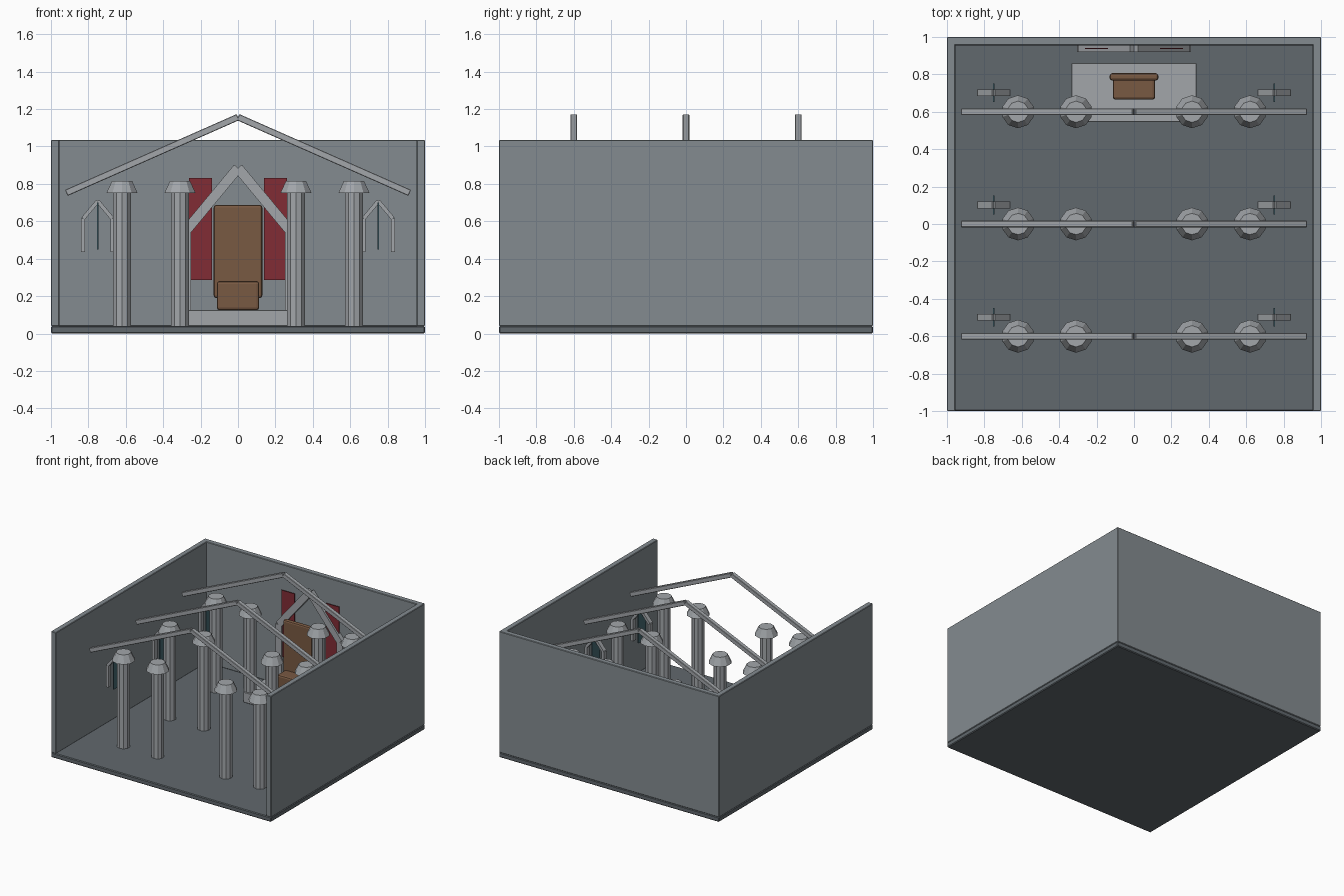
import bpy, math
from mathutils import Vector

if "Cube" in bpy.data.objects:
    bpy.data.objects.remove(bpy.data.objects["Cube"])


def material(name, rgb):
    m = bpy.data.materials.new(name)
    m.diffuse_color = (*rgb, 1)
    m.use_nodes = True
    m.node_tree.nodes["Principled BSDF"].inputs["Base Color"].default_value = m.diffuse_color
    return m


floor_mat = material("dark_stone", (0.12, 0.14, 0.155))
wall_mat = material("wall_stone", (0.23, 0.26, 0.28))
stone_mat = material("light_stone", (0.36, 0.38, 0.40))
wood_mat = material("wood", (0.19, 0.10, 0.055))
red_mat = material("red_cloth", (0.22, 0.025, 0.035))
glass_mat = material("dark_glass", (0.06, 0.14, 0.17))


def box(name, x, y, z, mat, bevel=0.0, segments=1):
    """Box from (min, max) ranges."""
    lo, hi = Vector((x[0], y[0], z[0])), Vector((x[1], y[1], z[1]))
    bpy.ops.mesh.primitive_cube_add(size=1, location=(lo + hi) / 2)
    ob = bpy.context.object
    ob.name = name
    ob.scale = hi - lo
    bpy.ops.object.transform_apply(location=False, rotation=False, scale=True)
    ob.data.materials.append(mat)
    if bevel:
        b = ob.modifiers.new("bevel", 'BEVEL')
        b.width, b.segments = bevel, segments
    return ob


def beam(name, a, b, y, width, depth, mat, bevel=0.0):
    """Square-ended beam between two (x, z) points at depth y."""
    dx, dz = b[0] - a[0], b[1] - a[1]
    h = math.hypot(dx, dz) / 2
    ob = box(name, (-h, h), (-depth / 2, depth / 2), (-width / 2, width / 2), mat, bevel)
    ob.location = ((a[0] + b[0]) / 2, y, (a[1] + b[1]) / 2)
    ob.rotation_euler.y = -math.atan2(dz, dx)
    return ob


def cone(name, x, y, z0, z1, r0, r1, mat):
    bpy.ops.mesh.primitive_cone_add(vertices=10, radius1=r0, radius2=r1, depth=z1 - z0,
                                    location=(x, y, (z0 + z1) / 2))
    ob = bpy.context.object
    ob.name = name
    ob.data.materials.append(mat)


def pointed_frame(name, cx, y, half, apex, spring, foot, width, depth):
    """Pointed arch: two jambs and two sloping beams."""
    for s in (-1, 1):
        beam(name + "_jamb", (cx + s * half, foot), (cx + s * half, spring), y, width, depth, stone_mat)
        beam(name + "_slope", (cx + s * half, spring), (cx, apex), y, width, depth, stone_mat)


# Floor and three walls
box("floor", (-1, 1), (-1, 1), (0, 0.04), floor_mat, 0.006)
box("back_wall", (-1, 1), (0.955, 1), (0.04, 1.035), wall_mat, 0.004)
for s in (-1, 1):
    box("side_wall", sorted((s * 0.955, s)), (-1, 1), (0.04, 1.035), wall_mat, 0.004)

for y in (-0.6, 0, 0.6):
    # Columns with flared capitals
    for x in (-0.62, -0.31, 0.31, 0.62):
        cone("column", x, y, 0.04, 0.76, 0.05, 0.05, stone_mat)
        cone("capital", x, y, 0.75, 0.815, 0.088, 0.057, stone_mat)
    for s in (-1, 1):
        # Roof rafters
        beam("rafter", (s * 0.918, 0.752), (0, 1.157), y, 0.035, 0.035, stone_mat, 0.003)
        # Side windows with crosswise panes
        x = s * 0.75
        pointed_frame("window", x, y + 0.102, 0.078, 0.708, 0.615, 0.435, 0.021, 0.036)
        box("window_pane", (x - 0.004, x + 0.004), (y + 0.052, y + 0.152), (0.45, 0.70), glass_mat)

# Dais and throne
box("dais", (-0.335, 0.335), (0.545, 0.86), (0.04, 0.125), stone_mat, 0.003)
box("throne_seat", (-0.113, 0.113), (0.665, 0.785), (0.125, 0.28), wood_mat, 0.014, 2)
box("throne_back", (-0.13, 0.13), (0.767, 0.806), (0.19, 0.687), wood_mat, 0.013, 2)

# Arch on the back wall with hanging banners
pointed_frame("arch", 0, 0.938, 0.278, 0.885, 0.55, 0.04, 0.054, 0.036)
for s in (-1, 1):
    box("banner", sorted((s * 0.14, s * 0.262)), (0.936, 0.942), (0.285, 0.832), red_mat)
